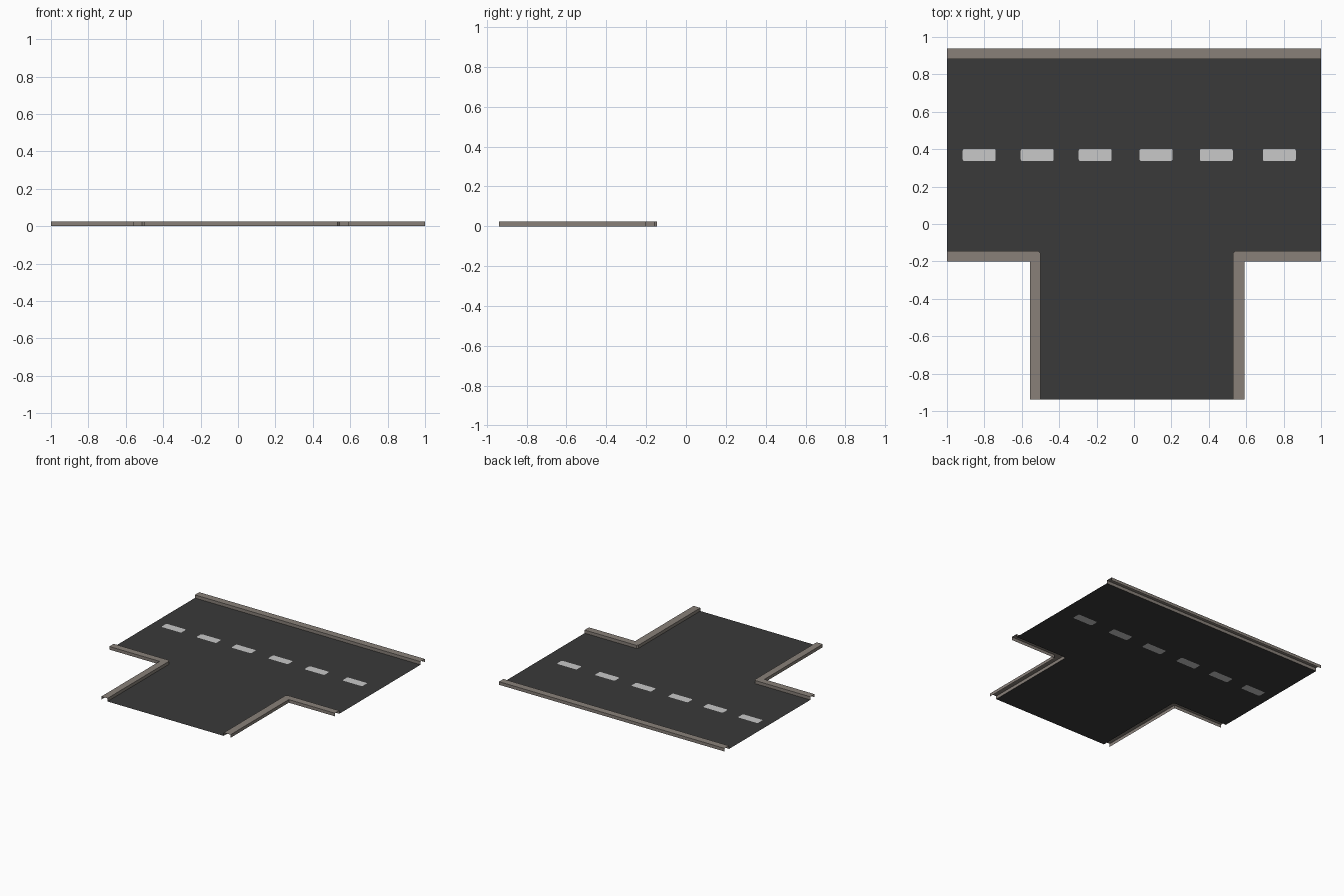
import bpy, bmesh, math
from mathutils import Vector

if "Cube" in bpy.data.objects:
    bpy.data.objects.remove(bpy.data.objects["Cube"])

CURB_H = 0.025


def material(name, rgb):
    m = bpy.data.materials.new(name)
    m.diffuse_color = (*rgb, 1)
    m.use_nodes = True
    m.node_tree.nodes["Principled BSDF"].inputs["Base Color"].default_value = m.diffuse_color
    return m


ASPHALT = material("asphalt_grey", (0.042, 0.042, 0.042))
PAINT = material("lane_paint", (0.58, 0.58, 0.58))
STONE = material("curb_stone", (0.246, 0.216, 0.191))


def finish(name, bm, mat):
    me = bpy.data.meshes.new(name)
    bm.to_mesh(me)
    bm.free()
    me.materials.append(mat)
    ob = bpy.data.objects.new(name, me)
    bpy.context.collection.objects.link(ob)
    return ob


def rounded(cx, cy, sx, sy, dx, dy, r, n=3):
    """Quarter arc around a corner, used by the lane dashes."""
    a0 = math.atan2(dy, dx) - math.pi / 4
    return [(cx + dx * (sx - r) + r * math.cos(a0 + math.pi / 2 * i / n),
             cy + dy * (sy - r) + r * math.sin(a0 + math.pi / 2 * i / n))
            for i in range(n + 1)]


# Lane dashes: outlines shared with the holes in the road
dashes = []
for cx in (-0.828, -0.518, -0.208, 0.118, 0.44, 0.777):
    loop = []
    for dx, dy in ((1, 1), (-1, 1), (-1, -1), (1, -1)):
        loop += rounded(cx, 0.369, 0.088, 0.033, dx, dy, 0.01)
    dashes.append(loop)

# Kerb lines: inner line borders the road, outer line is the back of the kerb
C = 0.012
left_in = [(-1, -0.145), (-0.5 - C, -0.145), (-0.5, -0.145 - C), (-0.5, -0.938)]
left_out = [(-1, -0.2), (-0.555, -0.2), (-0.555, -0.938)]
right_in = [(1, -0.145), (0.53 + C, -0.145), (0.53, -0.145 - C), (0.53, -0.938)]
right_out = [(1, -0.2), (0.59, -0.2), (0.59, -0.938)]
back_in = [(1, 0.882), (-1, 0.882)]
back_out = [(1, 0.938), (-1, 0.938)]

# Road surface: flat sheet with dash-shaped openings
bm = bmesh.new()
edges = []
for loop in [left_in + right_in[::-1] + back_in] + dashes:
    vs = [bm.verts.new((x, y, 0)) for x, y in loop]
    edges += [bm.edges.new((vs[i - 1], vs[i])) for i in range(len(vs))]
bmesh.ops.triangle_fill(bm, use_beauty=True, use_dissolve=False,
                        edges=edges, normal=(0, 0, 1))
for f in bm.faces:
    f.normal_update()
    if f.normal.z < 0:
        f.normal_flip()
finish("road_surface", bm, ASPHALT)

# Dashes fill those openings
bm = bmesh.new()
for loop in dashes:
    bm.faces.new([bm.verts.new((x, y, 0)) for x, y in loop])
finish("lane_dashes", bm, PAINT)


def curb(name, inner, outer):
    """Kerb shell: inner wall, top and outer wall, open below and at the ends."""
    bm = bmesh.new()
    top = []
    for line in (inner, outer[::-1]):
        hi = [bm.verts.new((x, y, CURB_H)) for x, y in line]
        lo = [bm.verts.new((x, y, 0)) for x, y in line]
        for i in range(len(line) - 1):
            bm.faces.new((lo[i], lo[i + 1], hi[i + 1], hi[i]))
        top += hi
    face = bm.faces.new(top)
    bmesh.ops.recalc_face_normals(bm, faces=bm.faces)
    face.normal_update()
    if face.normal.z < 0:
        bmesh.ops.reverse_faces(bm, faces=bm.faces)
    finish(name, bm, STONE)


curb("left_curb", left_in, left_out)
curb("right_curb", right_in, right_out)
curb("back_curb", back_in, back_out)
